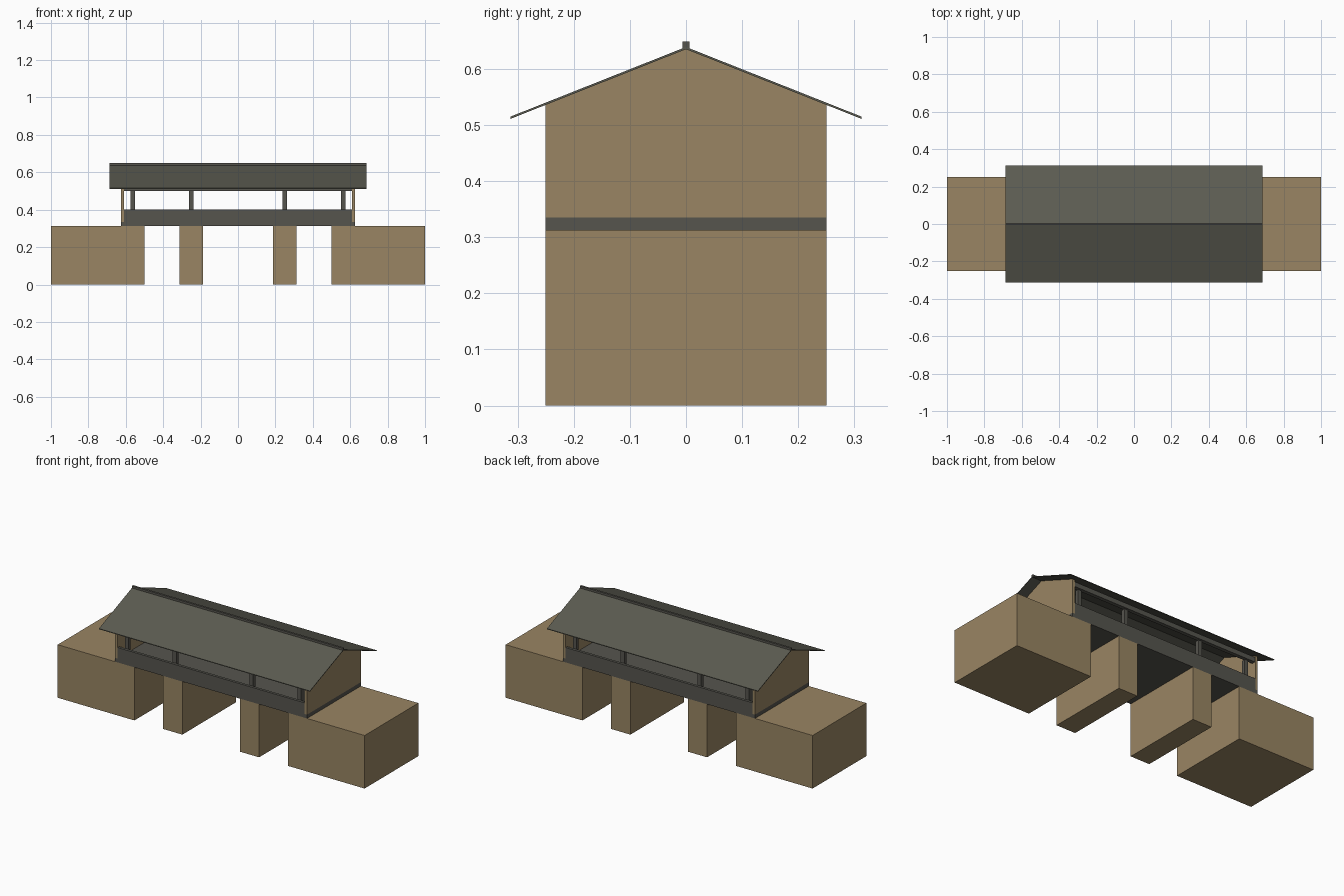
import bpy, bmesh

if "Cube" in bpy.data.objects:
    bpy.data.objects.remove(bpy.data.objects["Cube"])


def material(name, rgb):
    m = bpy.data.materials.new(name)
    m.diffuse_color = (*rgb, 1)
    m.use_nodes = True
    m.node_tree.nodes["Principled BSDF"].inputs["Base Color"].default_value = m.diffuse_color
    return m


STONE = material("tan stone", (0.32, 0.235, 0.125))
TIMBER = material("dark timber", (0.093, 0.09, 0.076))
ROOFING = material("grey roofing", (0.105, 0.105, 0.082))


def prism(name, profile, x0, x1, mat):
    """Extrude a y-z profile along x."""
    bm = bmesh.new()
    face = bm.faces.new([bm.verts.new((x0, y, z)) for y, z in profile])
    ext = bmesh.ops.extrude_face_region(bm, geom=[face])
    moved = [v for v in ext["geom"] if isinstance(v, bmesh.types.BMVert)]
    bmesh.ops.translate(bm, verts=moved, vec=(x1 - x0, 0, 0))
    bmesh.ops.recalc_face_normals(bm, faces=bm.faces)
    mesh = bpy.data.meshes.new(name)
    bm.to_mesh(mesh)
    bm.free()
    mesh.materials.append(mat)
    ob = bpy.data.objects.new(name, mesh)
    bpy.context.collection.objects.link(ob)
    return ob


def box(name, x0, x1, y0, y1, z0, z1, mat):
    return prism(name, [(y0, z0), (y1, z0), (y1, z1), (y0, z1)], x0, x1, mat)


BASE, DECK, EAVE, RIDGE = 0.3125, 0.335, 0.513, 0.639
SLOPE = (RIDGE - EAVE) / 0.3125

# Stone supports and gabled end walls, on both ends
for s, side in ((-1, "left"), (1, "right")):
    def span(a, b):
        return sorted((s * a, s * b))
    box(side + "_abutment", *span(0.5, 1), -0.25, 0.25, 0, BASE, STONE)
    box(side + "_pier", *span(0.1875, 0.3125), -0.25, 0.25, 0, BASE, STONE)
    wall_top = RIDGE - 0.25 * SLOPE - 0.002
    prism(side + "_end_wall",
          [(-0.25, DECK), (0.25, DECK), (0.25, wall_top), (0, RIDGE - 0.002), (-0.25, wall_top)],
          *span(0.609, 0.625), STONE)

# Walkway deck
box("deck", -0.625, 0.625, -0.25, 0.25, BASE, DECK, TIMBER)

# Parapets, posts and top beams along both long sides
for s, side in ((-1, "front"), (1, "back")):
    def depth(a, b):
        return sorted((s * a, s * b))
    box(side + "_parapet", -0.609, 0.609, *depth(0.234, 0.25), DECK, 0.40, TIMBER)
    box(side + "_top_beam", -0.609, 0.609, *depth(0.225, 0.247), 0.50, 0.528, TIMBER)
    for i, x in enumerate((-0.5625, -0.25, 0.25, 0.5625)):
        box(f"{side}_post_{i + 1}", x - 0.0115, x + 0.0115, *depth(0.212, 0.234), DECK, 0.50, TIMBER)
    # Thin roof slope
    prism(side + "_roof", [(0, RIDGE - 0.004), (s * 0.3125, EAVE - 0.002),
                           (s * 0.3125, EAVE + 0.002), (0, RIDGE)], -0.6875, 0.6875, ROOFING)

# Ridge cap
box("ridge_cap", -0.6875, 0.6875, -0.006, 0.006, 0.635, 0.649, TIMBER)
